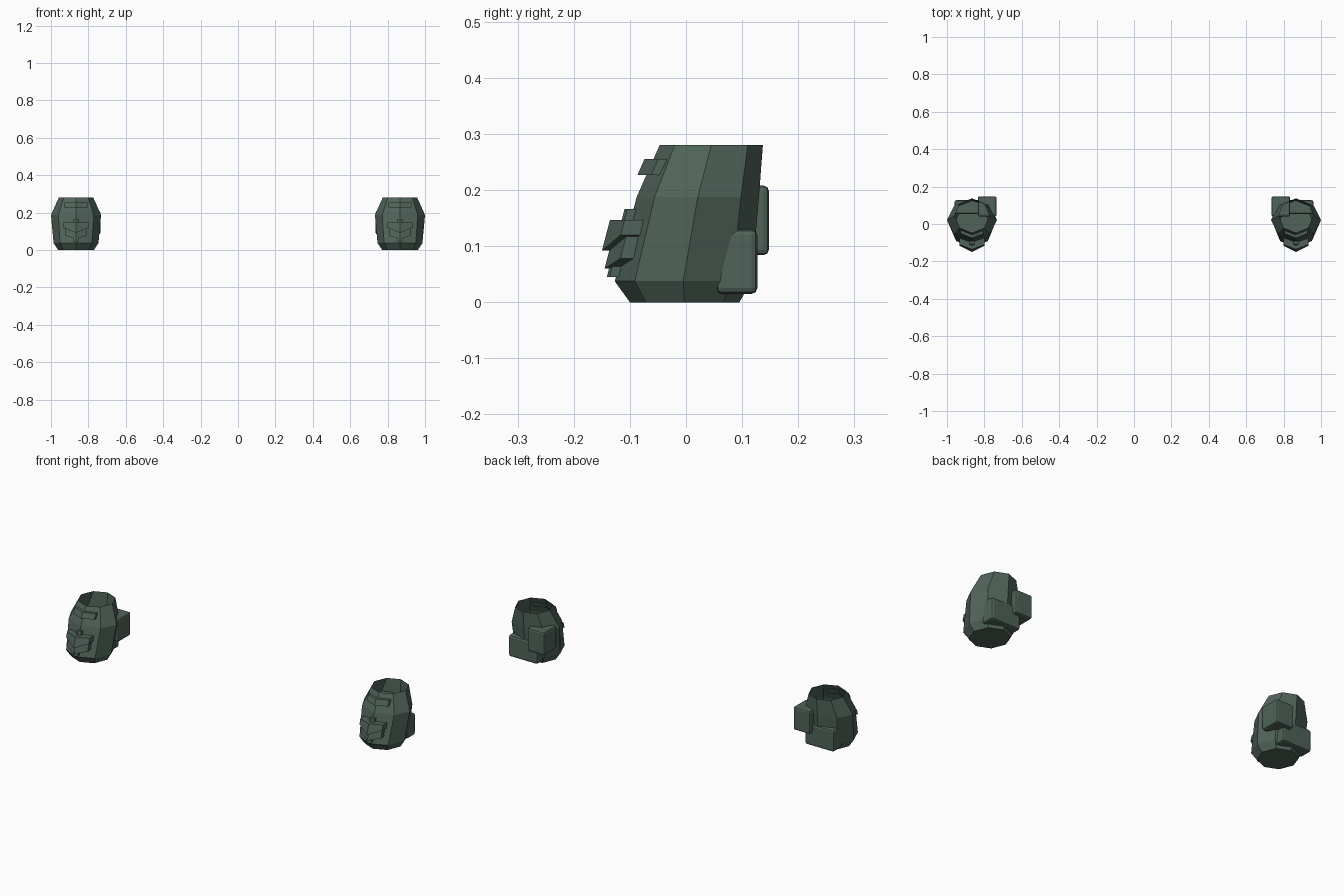
import bpy, bmesh, math

if "Cube" in bpy.data.objects:
    bpy.data.objects.remove(bpy.data.objects["Cube"])

CX = 0.866  # centre of the right-hand boot; the other is mirrored

mat = bpy.data.materials.new("dark_green")
mat.diffuse_color = (0.08, 0.125, 0.1, 1)
mat.use_nodes = True
mat.node_tree.nodes["Principled BSDF"].inputs["Base Color"].default_value = mat.diffuse_color


def finish(name, bm, bevel=0.0):
    bmesh.ops.recalc_face_normals(bm, faces=bm.faces)
    me = bpy.data.meshes.new(name)
    bm.to_mesh(me)
    bm.free()
    me.materials.append(mat)
    ob = bpy.data.objects.new(name, me)
    bpy.context.collection.objects.link(ob)
    if bevel:
        b = ob.modifiers.new("bevel", 'BEVEL')
        b.width, b.segments = bevel, 2
    m = ob.modifiers.new("mirror", 'MIRROR')
    m.use_mirror_merge = False
    return ob


def box(name, lo, hi, bevel):
    bm = bmesh.new()
    bmesh.ops.create_cube(bm, size=1)
    for v in bm.verts:
        v.co = [(a + b) / 2 + c * (b - a) for a, b, c in zip(lo, hi, v.co)]
    return finish(name, bm, bevel)


# Octagonal rings: z, centre y, x radius, y radius
RINGS = [(0, -0.0025, 0.095, 0.0975), (0.0375, -0.005, 0.12, 0.122),
         (0.1875, 0.021, 0.134, 0.109), (0.28, 0.045, 0.0925, 0.092)]


def front_y(z):
    for a, b in zip(RINGS, RINGS[1:]):
        if z <= b[0]:
            t = (z - a[0]) / (b[0] - a[0])
            return (a[1] - a[3]) * (1 - t) + (b[1] - b[3]) * t


# Open-topped faceted body
bm = bmesh.new()
rings = []
for z, cy, rx, ry in RINGS:
    rings.append([bm.verts.new((CX + rx * math.sin(i * math.pi / 4),
                                cy - ry * math.cos(i * math.pi / 4), z)) for i in range(8)])
bm.faces.new(rings[0])
for a, b in zip(rings, rings[1:]):
    for i in range(8):
        j = (i + 1) % 8
        bm.faces.new((a[i], a[j], b[j], b[i]))
finish("boot_body", bm)


def chevron(name, hw, z_top, z_edge, z_mid, out):
    """Folded plate that wraps the front ridge of the body."""
    bm = bmesh.new()
    cols = []
    for x in (-hw, 0, hw):
        col = []
        zb = z_mid if x == 0 else z_edge
        for z, o in ((z_top, out), (zb, out), (zb, -0.006), (z_top, -0.006)):
            col.append(bm.verts.new((CX + x, front_y(z) - o + 0.39 * abs(x), z)))
        cols.append(col)
    for a, b in zip(cols, cols[1:]):
        for i in range(4):
            j = (i + 1) % 4
            bm.faces.new((a[i], a[j], b[j], b[i]))
    bm.faces.new(cols[0])
    bm.faces.new(cols[2])
    return finish(name, bm)


# Front trim
chevron("top_tab", 0.062, 0.255, 0.227, 0.227, 0.016)
chevron("front_flap", 0.067, 0.147, 0.12, 0.092, 0.037)
chevron("lower_flap", 0.06, 0.118, 0.078, 0.06, 0.024)
chevron("centre_strap", 0.013, 0.166, 0.045, 0.045, 0.016)

# Back pouches
box("inner_pouch", (0.735, 0.04, 0.084), (0.835, 0.148, 0.208), 0.01)
box("rear_pouch", (0.79, 0.054, 0.015), (0.96, 0.127, 0.13), 0.01)
